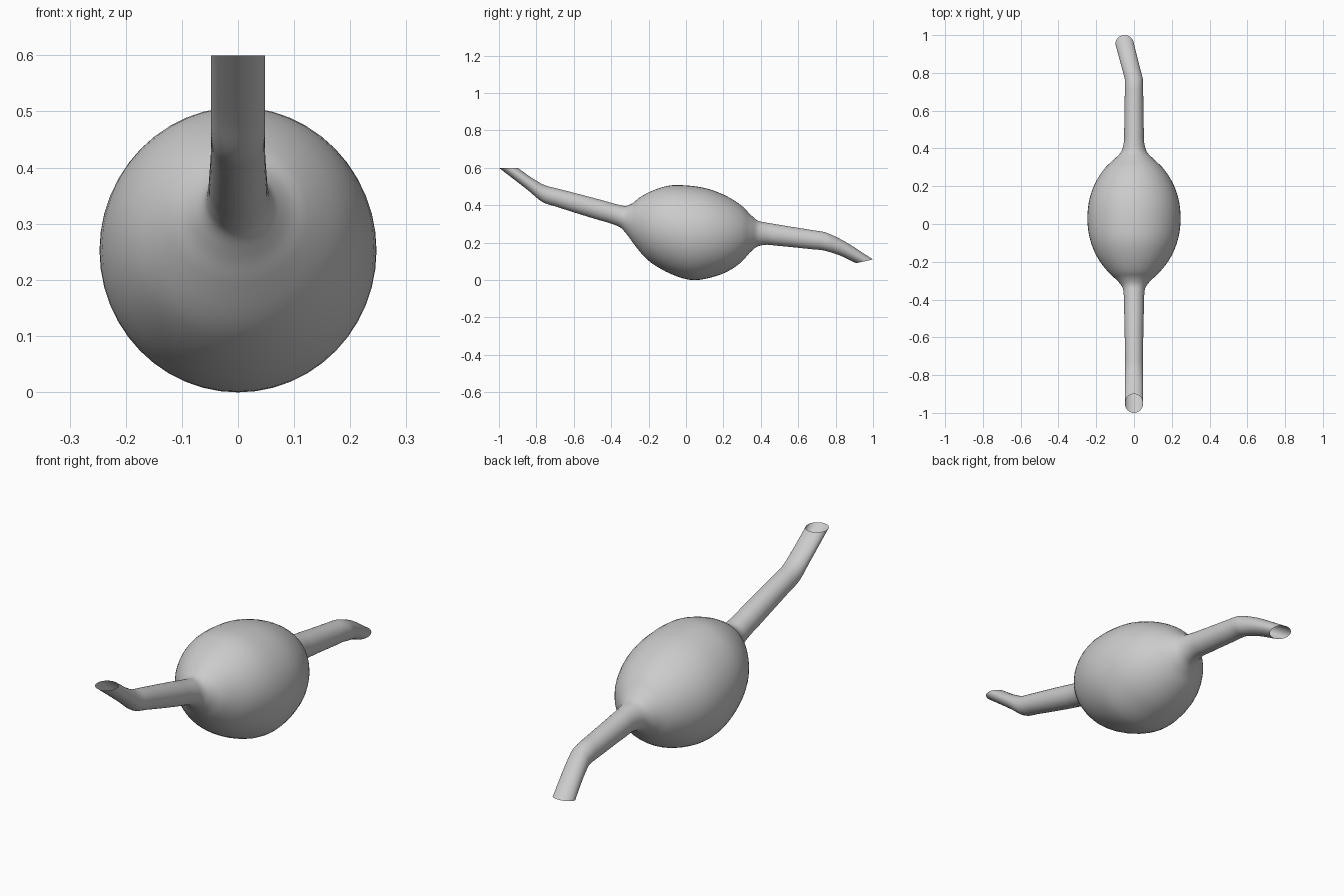
import bpy, bmesh, math
from mathutils import Vector

SIDES = 48
STEPS = 5

# Cross-sections from front to back: top y, top z, bottom y, bottom z, half width
SECTIONS = [
    # front spout
    (-0.90, 0.600, -1.00, 0.600, 0.048), (-0.81, 0.537, -0.845, 0.480, 0.048),
    (-0.75, 0.505, -0.765, 0.416, 0.048), (-0.68, 0.487, -0.69, 0.391, 0.048),
    (-0.45, 0.427, -0.47, 0.322, 0.052), (-0.37, 0.405, -0.39, 0.298, 0.054),
    # egg-shaped body
    (-0.325, 0.396, -0.35, 0.280, 0.060), (-0.29, 0.408, -0.315, 0.242, 0.085),
    (-0.25, 0.440, -0.28, 0.194, 0.125), (-0.15, 0.489, -0.19, 0.095, 0.198),
    (-0.02, 0.507, 0.02, 0.001, 0.246), (0.12, 0.487, 0.15, 0.018, 0.235),
    (0.22, 0.447, 0.23, 0.050, 0.201), (0.30, 0.395, 0.30, 0.100, 0.150),
    (0.35, 0.345, 0.345, 0.150, 0.100), (0.385, 0.317, 0.38, 0.178, 0.068),
    # back spout
    (0.43, 0.307, 0.42, 0.188, 0.055), (0.50, 0.295, 0.49, 0.183, 0.052),
    (0.68, 0.266, 0.67, 0.165, 0.049), (0.74, 0.256, 0.73, 0.159, 0.048),
    (0.81, 0.227, 0.79, 0.143, 0.048), (1.00, 0.110, 0.91, 0.090, 0.048),
]


def smooth_sections(keys):
    """Smooth curve through the sections, spaced by their distance."""
    keys = [Vector(k) for k in keys]
    h = [(b - a).length for a, b in zip(keys, keys[1:])]
    d = [(b - a) / s for a, b, s in zip(keys, keys[1:], h)]
    m = [d[0]] + [(d[i - 1] * h[i] + d[i] * h[i - 1]) / (h[i] + h[i - 1])
                  for i in range(1, len(d))] + [d[-1]]
    out = []
    for i, s in enumerate(h):
        for k in range(STEPS):
            t = k / STEPS
            out.append(keys[i] * (2*t**3 - 3*t**2 + 1) + m[i] * s * (t**3 - 2*t**2 + t)
                       + keys[i + 1] * (3*t**2 - 2*t**3) + m[i + 1] * s * (t**3 - t**2))
    return out + [keys[-1]]


# One open skin lofted through all the sections
bm = bmesh.new()
rings = []
for ty, tz, by, bz, width in smooth_sections(SECTIONS):
    cy, cz = (ty + by) / 2, (tz + bz) / 2
    cx = -0.05 * max(0, (cy - 0.765) / 0.19)   # back tip bends sideways
    ring = []
    for i in range(SIDES):
        a = 2 * math.pi * i / SIDES
        c, s = math.cos(a), math.sin(a)
        ring.append(bm.verts.new((cx + width * s, cy + (ty - cy) * c, cz + (tz - cz) * c)))
    rings.append(ring)
for a, b in zip(rings, rings[1:]):
    for i in range(SIDES):
        j = (i + 1) % SIDES
        bm.faces.new((a[i], b[i], b[j], a[j]))
bmesh.ops.recalc_face_normals(bm, faces=bm.faces)
for f in bm.faces:
    f.smooth = True

mesh = bpy.data.meshes.new("two_spout_vessel")
bm.to_mesh(mesh)
bm.free()
vessel = bpy.data.objects.new("two_spout_vessel", mesh)
bpy.context.collection.objects.link(vessel)
